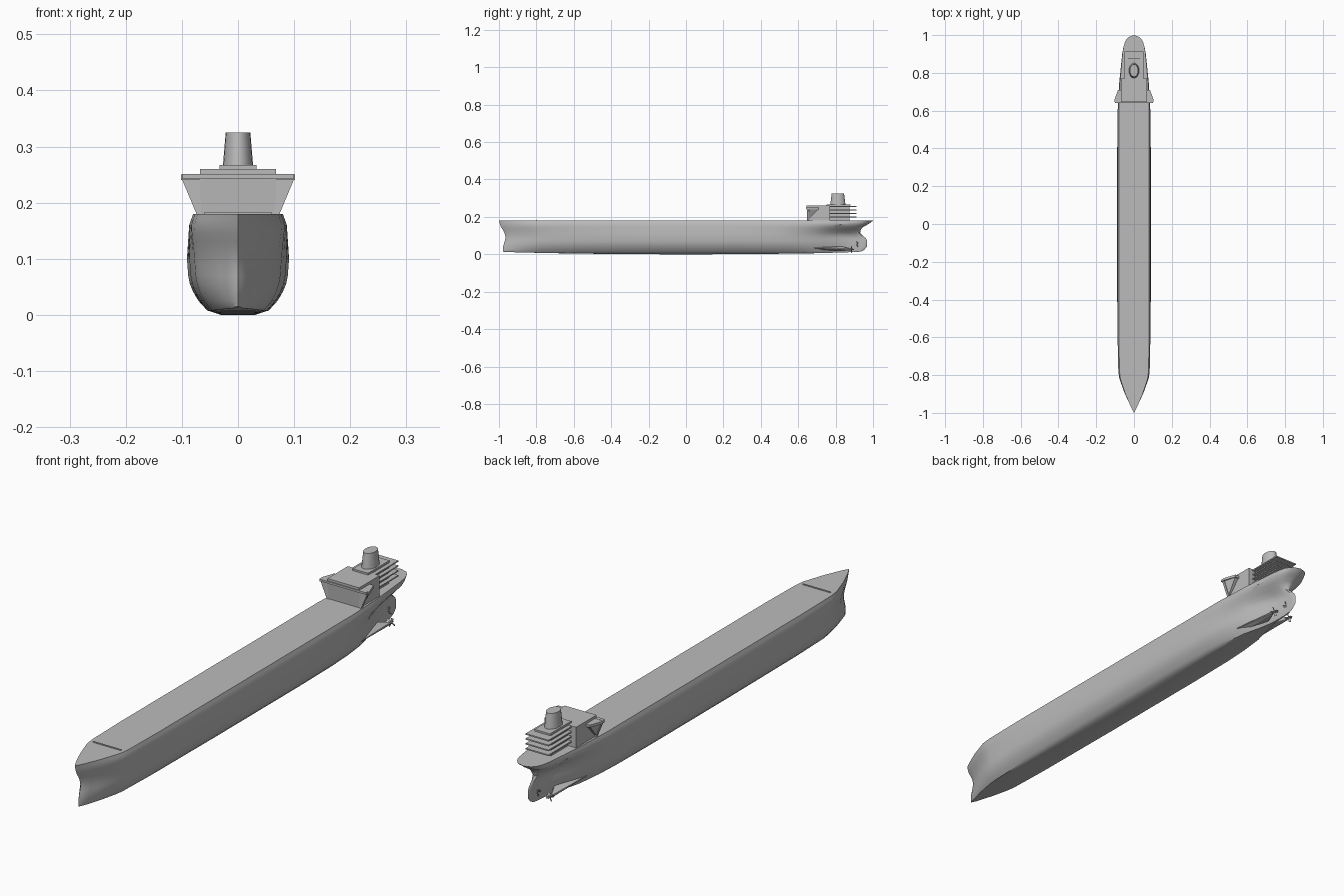
import bpy, bmesh, math
from mathutils import Matrix, Vector

cube = bpy.data.objects.get("Cube")
if cube:
    bpy.data.objects.remove(cube)

grey = bpy.data.materials.new("ship grey")
grey.use_nodes = True
grey.diffuse_color = (0.5, 0.5, 0.5, 1)
grey.node_tree.nodes["Principled BSDF"].inputs["Base Color"].default_value = (0.5, 0.5, 0.5, 1)


def finish(bm, name, smooth=None):
    bmesh.ops.remove_doubles(bm, verts=bm.verts, dist=1e-5)
    bmesh.ops.recalc_face_normals(bm, faces=bm.faces)
    me = bpy.data.meshes.new(name)
    bm.to_mesh(me)
    bm.free()
    me.materials.append(grey)
    if smooth:
        me.shade_smooth()
        me.set_sharp_from_angle(angle=math.radians(smooth))
    ob = bpy.data.objects.new(name, me)
    bpy.context.scene.collection.objects.link(ob)
    return ob


def curve(pts, t):
    """Piecewise linear lookup."""
    for (a, va), (b, vb) in zip(pts, pts[1:]):
        if t <= b:
            return va + (vb - va) * max(0, t - a) / (b - a)
    return pts[-1][1]


def box(name, x, y0, y1, z0, z1):
    bm = bmesh.new()
    size = Matrix.Diagonal((2 * x, y1 - y0, z1 - z0, 1))
    place = Matrix.Translation((0, (y0 + y1) / 2, (z0 + z1) / 2))
    bmesh.ops.create_cube(bm, size=1, matrix=place @ size)
    return finish(bm, name)


def solid(name, pts):
    """Convex solid around a few points."""
    bm = bmesh.new()
    for p in pts:
        bm.verts.new(p)
    bmesh.ops.convex_hull(bm, input=bm.verts)
    return finish(bm, name)


# Hull: sections lofted along the length
section = [(0, .03), (.008, .055), (.03, .075), (.06, .088), (.1, .091), (.16, .087), (.18, .08)]
deck_plan = [(-1, 0), (-.97, .2), (-.9, .57), (-.82, .9), (-.78, .96), (-.6, 1), (.6, 1),
             (.75, .92), (.85, .82), (.93, .72), (.97, .58), (.99, .36), (1, 0)]
belly_plan = [(-1, 0), (-.98, .14), (-.9, .5), (-.8, .84), (-.6, .95), (-.2, 1), (.3, 1),
              (.5, .95), (.6, .86), (.7, .66), (.8, .34), (.88, .11), (.94, .05), (.99, .04), (1, 0)]
stem = [(0, .045), (.01, .022), (.04, .022), (.09, .036), (.12, .028), (.15, .008), (.18, 0)]
stern = [(0, -.11), (.02, -.05), (.04, -.033), (.07, -.031), (.09, -.04), (.11, -.068),
         (.125, -.07), (.145, -.055), (.165, -.018), (.18, 0)]

stations = [-1, -.99, -.98, -.96, -.93, -.9, -.86, -.82, -.78, -.7] + [i / 10 for i in range(-6, 6)]
stations += [.55, .6, .65, .7, .75, .8, .84, .88, .91, .94, .96, .975, .99, .996, 1]
levels = [0, .004, .008, .015, .025, .04, .055, .07, .085, .1, .115, .13, .145, .16, .17, .18]


def hull_point(s, z, side):
    f = min(1, max(0, (z - .09) / .08))
    f = f * f * (3 - 2 * f)
    x = curve(section, z) * (curve(belly_plan, s) * (1 - f) + curve(deck_plan, s) * f)
    pull = max(0, (abs(s) - .7) / .3)
    y = s + pull * curve(stem if s < 0 else stern, z)
    return (side * x, y, max(z, .012 * s * s * (1 + z * 5)))


bm = bmesh.new()
rows = []
for s in stations:
    ring = [hull_point(s, z, 1) for z in levels] + [hull_point(s, z, -1) for z in reversed(levels)]
    rows.append([bm.verts.new(p) for p in ring])
for a, b in zip(rows, rows[1:]):
    for i in range(len(a)):
        j = (i + 1) % len(a)
        bm.faces.new((a[i], b[i], b[j], a[j]))
bmesh.ops.dissolve_degenerate(bm, dist=1e-5, edges=bm.edges)
finish(bm, "hull", 35)
box("breakwater", .06, -.803, -.798, .178, .183)

# Accommodation block and bridge
solid("bridge_house", [(sx * x, y, z) for sx in (-1, 1)
                       for x, y, z in ((.068, .65, .18), (.068, .645, .252), (.068, .77, .18), (.068, .77, .252))])
box("bridge_roof", .068, .645, .77, .252, .26)
box("aft_house", .034, .77, .875, .18, .26)
for i, z in enumerate((.197, .216, .235, .254)):
    box("aft_deck_%d" % (i + 1), .049, .765, .912, z, z + .005)
box("funnel_base", .033, .75, .88, .26, .267)
box("bridge_front_ledge", .1, .641, .655, .243, .251)

# Bridge wings with sloping brackets
for side, word in ((1, "left"), (-1, "right")):
    solid(word + "_bridge_wing", [(side * x, y, z) for z in (.24, .25)
                                  for x, y in ((.06, .645), (.102, .645), (.102, .662), (.085, .71), (.06, .71))])
    solid(word + "_wing_bracket", [(side * x, y, z) for y in (.648, .658)
                                   for x, z in ((.066, .18), (.074, .18), (.1, .242), (.066, .242))])
    solid(word + "_wing_web", [(side * x, y, z) for x, y, z in
                               ((.066, .655, .185), (.074, .655, .185), (.098, .66, .242),
                                (.084, .708, .242), (.066, .708, .242))])

# Funnel: tapered oval
bm = bmesh.new()
bmesh.ops.create_cone(bm, cap_ends=True, segments=20, radius1=.027, radius2=.022, depth=.06,
                      matrix=Matrix.Translation((0, .812, .295)) @ Matrix.Diagonal((1, 1.5, 1, 1)))
finish(bm, "funnel", 40)


# Propellers and shaft housings
def propeller(name, x, y, z, radius):
    bm = bmesh.new()
    centre = Matrix.Translation((x, y, z))
    bmesh.ops.create_cone(bm, cap_ends=True, segments=10, radius1=.005, radius2=.003, depth=.025,
                          matrix=centre @ Matrix.Rotation(-math.pi / 2, 4, 'X'))
    for i in range(4):
        blade = (Matrix.Rotation(math.pi / 2 * i + .4, 4, 'Y') @ Matrix.Translation((0, 0, radius * .55))
                 @ Matrix.Rotation(.6, 4, 'Z') @ Matrix.Diagonal((radius * .5, .002, radius * .9, 1)))
        bmesh.ops.create_cube(bm, size=1, matrix=centre @ blade)
    finish(bm, name)


propeller("centre_propeller", 0, .915, .05, .018)
for side, word in ((1, "left"), (-1, "right")):
    propeller(word + "_propeller", side * .036, .885, .026, .018)
    hub = Vector((side * .036, .872, .026))
    ring = [hub + Vector((.006 * math.cos(a), 0, .006 * math.sin(a)))
            for a in (i * math.pi / 4 for i in range(8))]
    solid(word + "_shaft_housing", ring + [(side * .06, .58, .04), (side * .03, .58, .025),
                                           (side * .004, .8, .05), (side * .004, .8, .02)])
